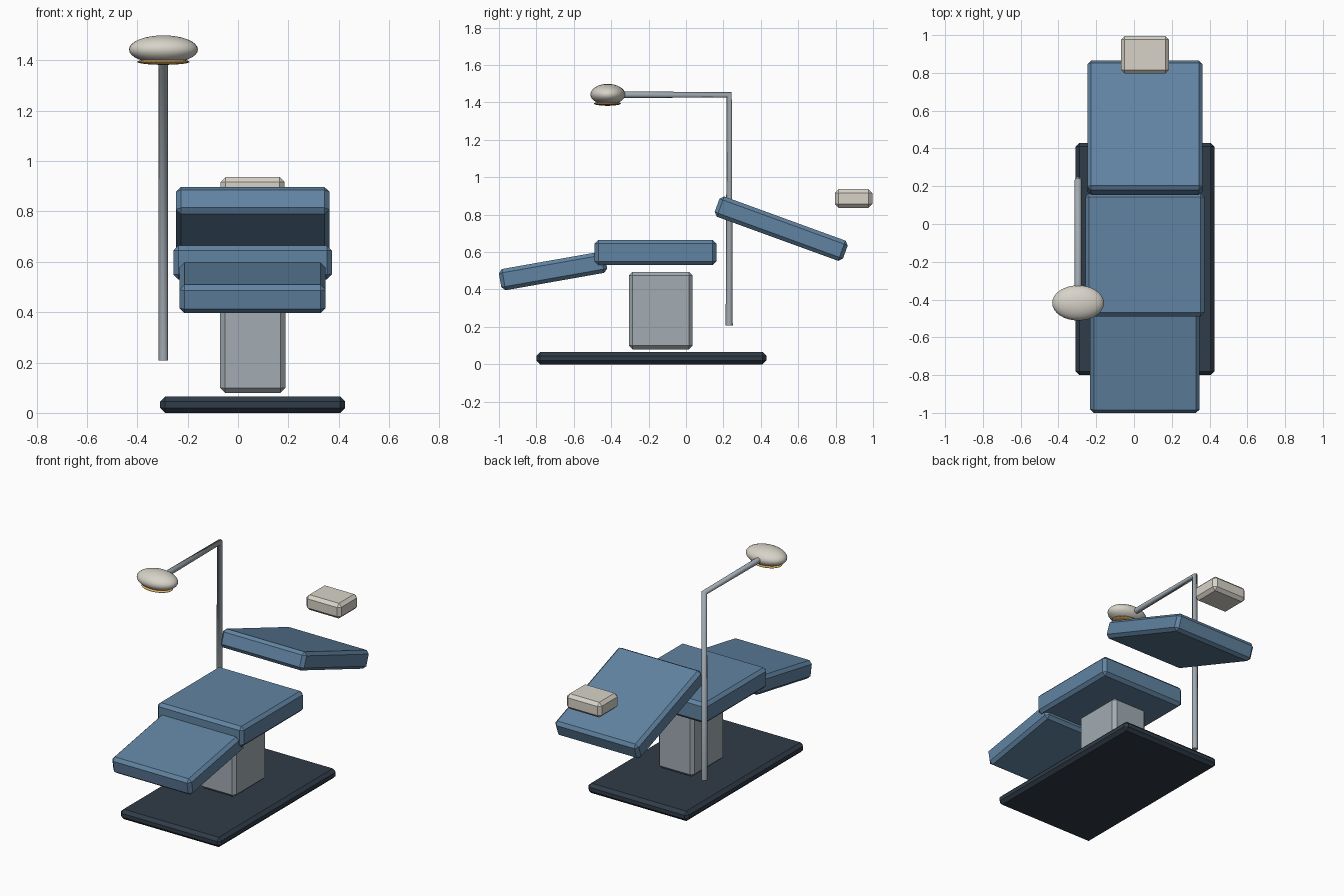
import bpy
from math import radians

if "Cube" in bpy.data.objects:
    bpy.data.objects.remove(bpy.data.objects["Cube"])

CX = 0.058    # chair centre line
LX = -0.296   # lamp post line


def material(name, rgb):
    m = bpy.data.materials.new(name)
    m.diffuse_color = (*rgb, 1)
    m.use_nodes = True
    m.node_tree.nodes["Principled BSDF"].inputs["Base Color"].default_value = m.diffuse_color
    return m


BLUE = material("upholstery", (0.12, 0.23, 0.36))
DARK = material("dark_base", (0.03, 0.045, 0.065))
STEEL = material("steel", (0.36, 0.41, 0.45))
CREAM = material("cream", (0.68, 0.65, 0.58))
AMBER = material("amber", (0.85, 0.5, 0.15))


def block(name, y, z, size, mat, tilt=0):
    """Chamfered box on the chair centre line, tilted about x."""
    bpy.ops.mesh.primitive_cube_add(size=1, location=(CX, y, z))
    ob = bpy.context.object
    ob.name = name
    ob.scale = size
    bpy.ops.object.transform_apply(location=False, rotation=False, scale=True)
    ob.rotation_euler.x = radians(tilt)
    bevel = ob.modifiers.new("chamfer", 'BEVEL')
    bevel.width = 0.02
    bevel.segments = 1
    ob.data.materials.append(mat)


def ellipsoid(name, loc, radii, mat):
    bpy.ops.mesh.primitive_uv_sphere_add(segments=32, ring_count=16, radius=1, location=loc)
    ob = bpy.context.object
    ob.name = name
    ob.scale = radii
    bpy.ops.object.transform_apply(location=False, rotation=False, scale=True)
    bpy.ops.object.shade_smooth()
    ob.data.materials.append(mat)


# Base and pedestal
block("base_plate", -0.185, 0.0325, (0.735, 1.23, 0.065), DARK)
block("pedestal", -0.135, 0.287, (0.26, 0.34, 0.415), STEEL)

# Cushions
block("seat", -0.163, 0.597, (0.63, 0.652, 0.135), BLUE)
block("leg_rest", -0.711, 0.499, (0.58, 0.575, 0.115), BLUE, 10)
block("backrest", 0.509, 0.725, (0.61, 0.73, 0.115), BLUE, -20)
block("headrest", 0.896, 0.886, (0.255, 0.2, 0.1), CREAM)

# Lamp post and arm, one bent tube
curve = bpy.data.curves.new("lamp_post", 'CURVE')
curve.dimensions = '3D'
curve.bevel_depth = 0.019
curve.bevel_resolution = 2
curve.use_fill_caps = True
path = [(LX, 0.231, 0.208), (LX, 0.231, 1.441), (LX, -0.41, 1.441)]
spline = curve.splines.new('POLY')
spline.points.add(len(path) - 1)
for point, co in zip(spline.points, path):
    point.co = (*co, 1)
curve.materials.append(STEEL)
post = bpy.data.objects.new("lamp_post", curve)
bpy.context.collection.objects.link(post)

# Lamp head and lens
ellipsoid("lamp_head", (LX, -0.418, 1.443), (0.137, 0.093, 0.056), CREAM)
ellipsoid("lamp_lens", (LX, -0.42, 1.394), (0.104, 0.072, 0.012), AMBER)
